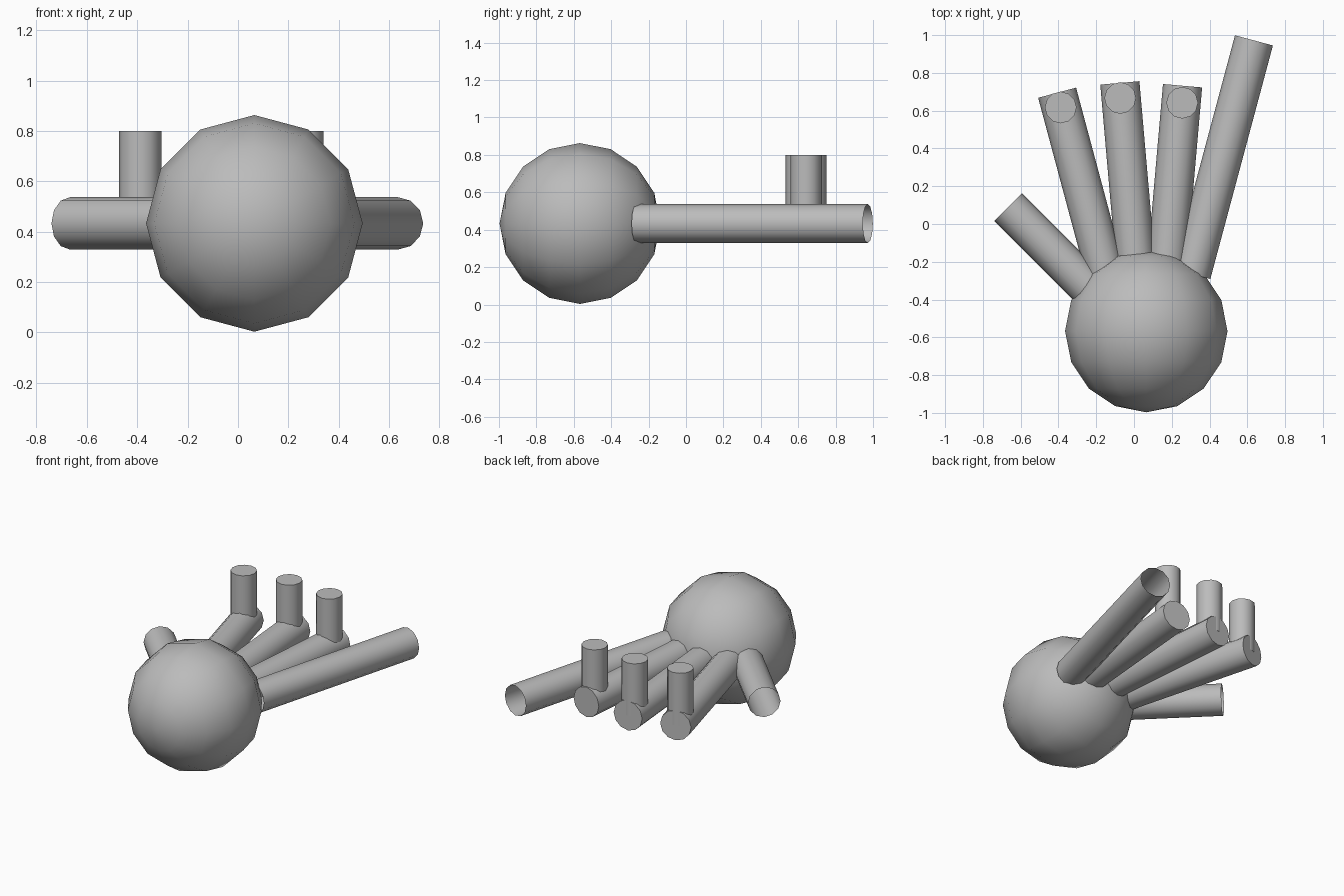
import bpy
import math
from mathutils import Matrix, Vector

cube = bpy.data.objects.get("Cube")
if cube:
    bpy.data.objects.remove(cube, do_unlink=True)

grey = bpy.data.materials.new("plain_grey")
grey.use_nodes = True
colour = (0.5, 0.5, 0.5, 1)
grey.diffuse_color = colour
grey.node_tree.nodes["Principled BSDF"].inputs["Base Color"].default_value = colour

MID = 0.433          # height of the hand's centre plane
SIDES = 12


def finish(name, angle=35):
    obj = bpy.context.object
    obj.name = name
    obj.data.materials.append(grey)
    bpy.ops.object.shade_smooth_by_angle(angle=math.radians(angle))
    return obj


def tube(name, start, end, radius, fill="NGON"):
    """Cylinder from start to end."""
    a, b = Vector(start), Vector(end)
    bpy.ops.mesh.primitive_cylinder_add(vertices=SIDES, radius=radius,
                                        depth=(b - a).length, end_fill_type=fill)
    obj = finish(name)
    turn = (b - a).to_track_quat("Z", "Y").to_matrix().to_4x4()
    obj.matrix_world = Matrix.Translation((a + b) / 2) @ turn
    return obj


def finger(name, tip, lean, length, fill="NGON"):
    """Level cylinder ending at tip, leaning from +y towards +x in degrees."""
    t = math.radians(lean)
    end = Vector((tip[0], tip[1], MID))
    start = end - Vector((math.sin(t), math.cos(t), 0)) * length
    return tube(name, start, end, 0.104, fill)


# Palm: ball with its poles facing front and back
bpy.ops.mesh.primitive_uv_sphere_add(segments=SIDES, ring_count=8, radius=0.43,
                                     location=(0.065, -0.567, MID),
                                     rotation=(math.pi / 2, 0, 0))
finish("palm", 30)

# Straight digits with open ends
finger("little_finger", (0.635, 0.972), 15, 1.28, "NOTHING")
finger("thumb", (-0.667, 0.09), -45, 0.68, "NOTHING")

# Bent digits: level part plus upright tip
bent = {
    "index_finger": ((-0.407, 0.695), -15, (-0.388, 0.617)),
    "middle_finger": ((-0.075, 0.747), -5, (-0.073, 0.667)),
    "ring_finger": ((0.257, 0.732), 5, (0.255, 0.642)),
}
for name, (tip, lean, post) in bent.items():
    finger(name, tip, lean, 1.0)
    tube(name + "_tip", (*post, MID), (*post, 0.8), 0.084)
